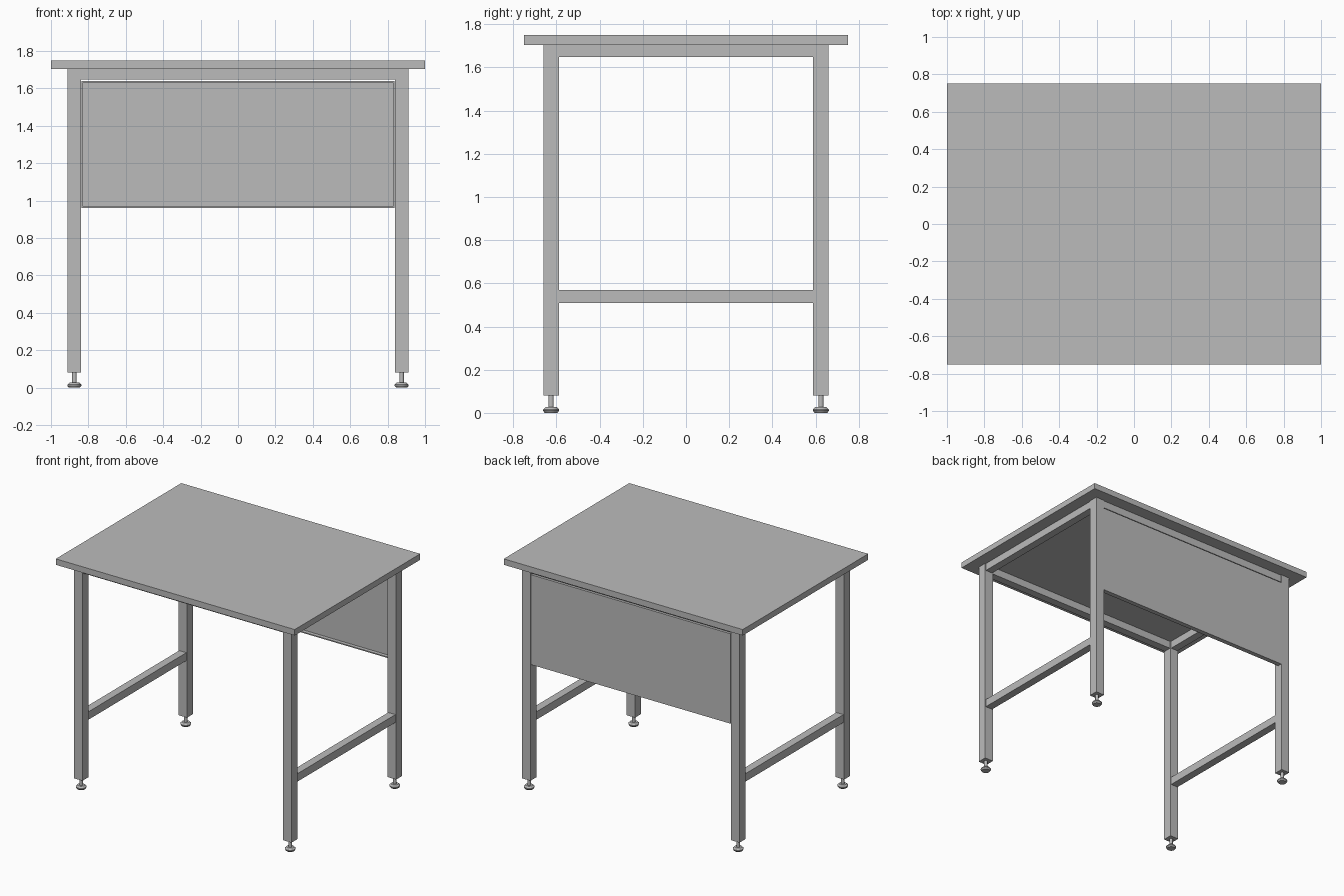
import bpy, bmesh, math
from mathutils import Matrix

cube = bpy.data.objects.get("Cube")
if cube:
    bpy.data.objects.remove(cube, do_unlink=True)

grey = bpy.data.materials.new("light_grey")
grey.use_nodes = True
GREY = (0.5, 0.5, 0.5, 1)
grey.diffuse_color = GREY
grey.node_tree.nodes["Principled BSDF"].inputs["Base Color"].default_value = GREY


def finish(name, bm):
    bmesh.ops.recalc_face_normals(bm, faces=bm.faces)
    mesh = bpy.data.meshes.new(name)
    bm.to_mesh(mesh)
    bm.free()
    mesh.materials.append(grey)
    obj = bpy.data.objects.new(name, mesh)
    bpy.context.collection.objects.link(obj)
    return obj


def add_box(bm, x, y, z):
    size = [b - a for a, b in (x, y, z)]
    centre = [(a + b) / 2 for a, b in (x, y, z)]
    matrix = Matrix.Translation(centre) @ Matrix.Diagonal((*size, 1))
    bmesh.ops.create_cube(bm, size=1, matrix=matrix)


def box(name, x, y, z):
    bm = bmesh.new()
    add_box(bm, x, y, z)
    return finish(name, bm)


def lathe(name, profile, x, y):
    bm = bmesh.new()
    verts = [bm.verts.new((x + r, y, z)) for r, z in profile]
    edges = [bm.edges.new(pair) for pair in zip(verts, verts[1:])]
    bmesh.ops.spin(bm, geom=verts + edges, cent=(x, y, 0), axis=(0, 0, 1),
                   angle=2 * math.pi, steps=24)
    bmesh.ops.remove_doubles(bm, verts=bm.verts, dist=0.0001)
    obj = finish(name, bm)
    bpy.ops.object.select_all(action="DESELECT")
    obj.select_set(True)
    bpy.context.view_layer.objects.active = obj
    bpy.ops.object.shade_smooth_by_angle(angle=math.radians(30))


LEG_X, LEG_Y, HALF = 0.875, 0.625, 0.036
IN_X, IN_Y = LEG_X - HALF, LEG_Y - HALF
OUT_Y = LEG_Y + HALF
LEG_BOTTOM, TOP_Z = 0.08, 1.705
BAR = 0.03

# Table top
box("table_top", (-1, 1), (-0.75, 0.75), (TOP_Z, 1.75))

# Legs with levelling feet
foot = [(0, 0), (0.03, 0), (0.037, 0.01), (0.037, 0.016), (0.026, 0.027),
        (0.012, 0.027), (0.012, LEG_BOTTOM + 0.005)]
for sx, side in ((1, "left"), (-1, "right")):
    for sy, end in ((-1, "front"), (1, "back")):
        x, y = sx * LEG_X, sy * LEG_Y
        box(f"{end}_{side}_leg", (x - HALF, x + HALF), (y - HALF, y + HALF),
            (LEG_BOTTOM, TOP_Z))
        lathe(f"{end}_{side}_foot", foot, x, y)

# Side rails and low stretchers
for sx, side in ((1, "left"), (-1, "right")):
    x = sx * LEG_X
    for name, z in (("top_rail", (1.648, TOP_Z)), ("stretcher", (0.51, 0.57))):
        box(f"{side}_{name}", (x - BAR, x + BAR), (-IN_Y, IN_Y), z)

# Front and back rails
for sy, end in ((-1, "front"), (1, "back")):
    y = sy * LEG_Y
    box(f"{end}_top_rail", (-IN_X, IN_X), (y - BAR, y + BAR), (1.648, TOP_Z))

# Back panel: a thin sheet with folded edges facing inward
px, low, high, sheet = IN_X - 0.003, 0.96, 1.64, 0.008
lip = (OUT_Y - 0.036, OUT_Y - sheet)
bm = bmesh.new()
add_box(bm, (-px, px), (OUT_Y - sheet, OUT_Y), (low, high))
add_box(bm, (-px, px), lip, (low, low + sheet))
add_box(bm, (-px, px), lip, (high - sheet, high))
for a in (-px, px - sheet):
    add_box(bm, (a, a + sheet), lip, (low + sheet, high - sheet))
finish("modesty_panel", bm)
